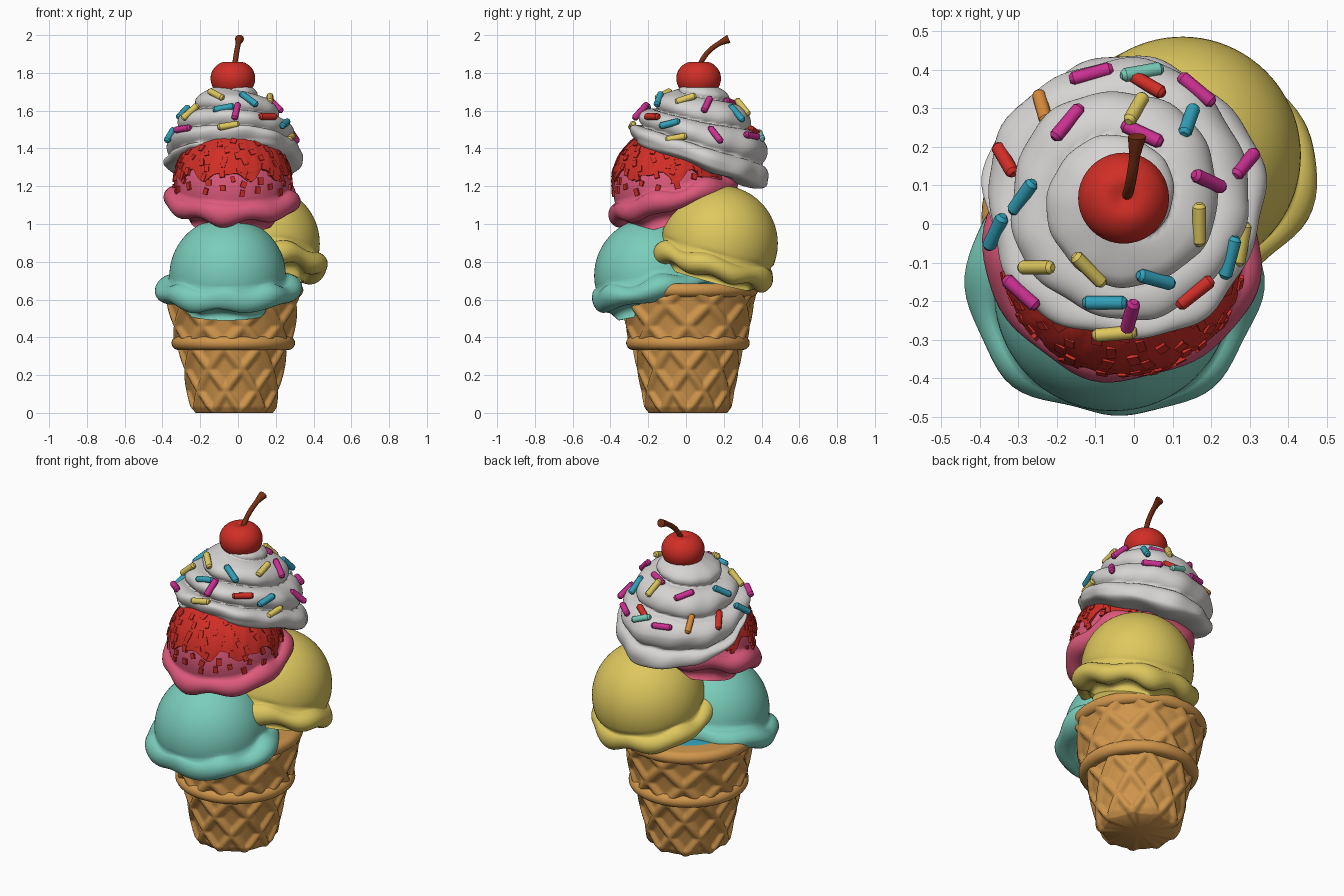
import bpy, bmesh, math, random
from math import sin, cos, pi, sqrt, radians
from mathutils import Vector, Matrix
from mathutils.bvhtree import BVHTree

if "Cube" in bpy.data.objects:
    bpy.data.objects.remove(bpy.data.objects["Cube"])

random.seed(4)
TAU = 2 * pi


def material(name, rgb):
    m = bpy.data.materials.new(name)
    lin = [((c / 255 + 0.055) / 1.055) ** 2.4 for c in rgb]
    m.diffuse_color = (*lin, 1)
    m.use_nodes = True
    m.node_tree.nodes["Principled BSDF"].inputs["Base Color"].default_value = m.diffuse_color
    return m


M = {k: material(n, c) for k, n, c in [
    ("cone", "waffle tan", (208, 150, 76)), ("teal", "mint green", (122, 205, 187)),
    ("yellow", "vanilla yellow", (222, 200, 94)), ("pink", "strawberry pink", (222, 90, 124)),
    ("red", "cherry red", (208, 46, 38)), ("cream", "cream white", (214, 212, 210)),
    ("magenta", "magenta", (204, 48, 146)), ("blue", "sky blue", (50, 162, 186)),
    ("stem", "stem brown", (122, 48, 20)), ("orange", "orange", (214, 138, 56))]}


def finish(name, bm, mats, angle=180):
    bmesh.ops.recalc_face_normals(bm, faces=bm.faces)
    me = bpy.data.meshes.new(name)
    bm.to_mesh(me)
    bm.free()
    ob = bpy.data.objects.new(name, me)
    bpy.context.collection.objects.link(ob)
    for m in mats:
        me.materials.append(M[m])
    if angle:
        bpy.ops.object.select_all(action='DESELECT')
        ob.select_set(True)
        bpy.context.view_layer.objects.active = ob
        bpy.ops.object.shade_smooth_by_angle(angle=radians(angle))
    return ob


def lathe(name, f, nt, ns, mat, angle=180):
    """Closed surface from f(theta, s) -> Vector, capped at both ends."""
    bm = bmesh.new()
    rows = [[bm.verts.new(f(TAU * i / nt, j / ns)) for i in range(nt)] for j in range(ns + 1)]
    for a, b in zip(rows, rows[1:]):
        for i in range(nt):
            k = (i + 1) % nt
            bm.faces.new((a[i], a[k], b[k], b[i]))
    for r in (rows[0], rows[-1]):
        c = bm.verts.new(sum((v.co for v in r), Vector()) / nt)
        for i in range(nt):
            bm.faces.new((r[i], r[(i + 1) % nt], c))
    return finish(name, bm, [mat], angle)


def polar(r, t, z, c=(0, 0, 0)):
    return Vector((c[0] + r * cos(t), c[1] + r * sin(t), c[2] + z))


# --- Waffle cone: lower cup and flared upper cup with raised diagonal ribs
CC = (-0.025, 0.01, 0)


def waffle(z0, z1, r0, r1):
    def f(t, s):
        z = z0 + (z1 - z0) * s
        d = 1
        for sg in (1, -1):
            p = 9 * t / TAU + sg * z / 0.23
            d = min(d, abs(p - round(p)))
        rib = 1 - min(1, max(0, (d - 0.07) / 0.14))
        round_in = 0.015 * max(0, 1 - s * 12) if z0 == 0 else 0
        return polar(r0 + (r1 - r0) * s - 0.02 * (1 - rib) - round_in, t, z, CC)
    return f


lathe("cone_lower_cup", waffle(0, 0.36, 0.225, 0.297), 144, 44, "cone", 80)
lathe("cone_upper_cup", waffle(0.36, 0.65, 0.312, 0.365), 144, 36, "cone", 80)


def ring(r, z, w, h):
    return lambda t, s: polar(r + w * cos(pi * (s - 0.5)), t, z + h * sin(pi * (s - 0.5)), CC)


lathe("cone_band", ring(0.29, 0.37, 0.037, 0.037), 64, 10, "cone", 60)
lathe("cone_rim", ring(0.335, 0.65, 0.036, 0.036), 64, 10, "cone", 60)
lathe("cone_filling", lambda t, s: polar(0.335 * cos(s * 1.5), t, 0.66 + 0.04 * sin(s * 1.5), CC),
      48, 8, "blue")


# --- Scoops: ball with a lumpy skirt, each leaning outward, skirt wider across the lean
def scoop(name, c, axis, mat, p, base, wide, core, drop, R=0.308):
    q = Vector((0, 0, 1)).rotation_difference(Vector(axis))
    lean = math.atan2(axis[1], axis[0])
    amax = 91 + 8 * (drop > 0.09)

    def f(t, s):
        if s < 0.55:
            a = radians(2 + amax * s / 0.55)
            r, z = R * sin(a), R * cos(a)
        elif s < 0.96:
            a = radians(80 - 200 * (s - 0.55) / 0.4)
            tube = base + 0.007 * sin(5 * t + p) + 0.006 * sin(8 * t + 2.3 * p)
            r = core + (tube - wide * cos(2 * (t - lean))) * cos(a)
            z = -drop + tube * sin(a) + 0.010 * sin(7 * t + p)
        else:
            r, z = 0.22, -0.2
        return Vector(c) + q @ polar(r, t, z)
    return lathe(name, f, 80, 40, mat)


scoop("mint_scoop", (-0.055, -0.178, 0.727), (-0.01, -0.19, 1), "teal", 0.6, 0.060, 0.024, 0.3, 0.078)
scoop("vanilla_scoop", (0.125, 0.178, 0.897), (0.05, 0.27, 1), "yellow", 2.0, 0.055, 0.014, 0.285, 0.115)
PC = Vector((-0.028, -0.08, 1.2))
scoop("strawberry_scoop", PC, (0, -0.26, 1), "pink", 4.1, 0.056, 0.004, 0.3, 0.07)


# --- Red syrup cap with dripping edge
def syrup(t, s):
    edge = 80 + 4 * sin(9 * t + 1) + 3 * sin(14 * t)
    a = radians(2 + (edge - 2) * min(s / 0.95, 1))
    r = 0.30 if s > 0.96 else 0.318 + 0.004 * sin(23 * t + 40 * s) * sin(31 * s)
    return PC + polar(r * sin(a), t, r * cos(a))


lathe("syrup_cap", syrup, 96, 24, "red", 50)

# --- Small red crumbs stuck on the syrup and the pink ball
bm = bmesh.new()
N = 130
for i in range(N):
    z = -0.14 + 0.92 * (i + 0.5) / N
    t = i * 2.39996 + random.uniform(-0.15, 0.15)
    depth = 0.309 if z > 0.12 else 0.304
    n = polar(sqrt(1 - z * z), t, z)
    rot = n.to_track_quat('Z', 'Y').to_matrix().to_4x4()
    size = Matrix.Diagonal((random.uniform(.022, .03), random.uniform(.028, .042), 0.028, 1))
    bmesh.ops.create_cube(bm, size=1, matrix=Matrix.Translation(PC + n * depth) @ rot
                          @ Matrix.Rotation(random.uniform(-.4, .4), 4, 'Z') @ size)
finish("syrup_crumbs", bm, ["red"], 0)

# --- Whipped cream: spiral lobes on a dome whose base slopes to the back
WC = (-0.03, 0.06, 0)


def whip(t, q):
    u = max(0, (q - 0.1) / 0.9)
    s = 1 - (1 - u) ** 1.4
    back = max(0, sin(t))
    r = 0.352 * (1 - min(s, 0.995) ** 1.38) ** 0.6 + 0.05 * back * min(1, 4 * s) * (1 - s) ** 1.5
    fr = (3.3 * s + t / TAU + 0.3) % 1
    bump = 0.062 * (sqrt(max(0, 1 - (2 * fr - 1) ** 2)) - 0.72) * min(1, 4 * (1 - s))
    wave = (0.009 * sin(5 * t + 6 * s) + 0.005 * sin(11 * t - 9 * s)) * (1 - s)
    z = 1.345 + 0.415 * s + 0.45 * bump
    r = max(0.002, r + bump + wave)
    if q < 0.1:
        k = q / 0.1 * pi / 2
        r *= 0.64 + 0.36 * sin(k)
        z -= (0.045 + 0.02 * back + 0.008 * sin(6 * t)) * cos(k) ** 0.7
    v = polar(r, t, z, WC)
    v.z -= 0.33 * (v.y - WC[1]) * (1 - s) ** (1 + 1.5 * back)
    return v


cream = lathe("whipped_cream", whip, 112, 90, "cream")

# --- Cherry with dimple, and curved stem
CH = (-0.027, 0.067, 1.765)


def cherry(t, s):
    a = pi * (0.01 + 0.98 * s)
    r = 0.118 * sin(a) * (1 + 0.06 * cos(a))
    return polar(r, t, 0.104 * cos(a) - 0.02 * math.exp(-(r / 0.035) ** 2) * (s < 0.5), CH)


lathe("cherry", cherry, 40, 24, "red")


def stem(t, s):
    k = min(s, 1)
    c = Vector((-0.022 + 0.03 * k, 0.065 + 0.05 * k + 0.112 * k * k, 1.81 + 0.235 * k - 0.065 * k * k))
    d = Vector((0.03, 0.05 + 0.224 * k, 0.235 - 0.13 * k)).normalized()
    side = Vector((1, 0, 0))
    r = 0.014 + 0.010 * max(0, (k - 0.8) / 0.2)
    return c + r * (side * cos(t) + d.cross(side) * sin(t))


lathe("cherry_stem", stem, 10, 14, "stem", 50)

# --- Sprinkles: x, y and heading seen from above, dropped onto the cream
SPR = {
    "magenta": [(-.11, .385, 15), (.16, .345, -40), (-.17, .26, 50), (.02, .23, -25), (.19, .11, -25),
                (.285, .155, 50), (-.29, -.175, -42), (-.01, -.235, 75)],
    "red": [(.03, .36, -30), (-.33, .165, -60), (.155, -.175, 38)],
    "blue": [(.14, .265, 70), (-.285, .07, 55), (-.355, -.02, 65), (.245, -.085, 75),
             (.055, -.14, -15), (-.075, -.2, 0)],
    "yellow": [(.005, .295, 60), (.165, 0, 90), (.275, -.05, 80), (-.25, -.11, 0),
               (-.115, -.115, -45), (-.05, -.28, 5)],
    "orange": [(-.235, .3, -75)],
    "teal": [(.02, .39, 10)],
}
tree = BVHTree.FromPolygons([v.co for v in cream.data.vertices],
                            [tuple(p.vertices) for p in cream.data.polygons])
for colour, items in SPR.items():
    bm = bmesh.new()
    for x, y, a in items:
        hit = tree.ray_cast(Vector((x, y, 3)), Vector((0, 0, -1)))[0]
        if hit is None:
            hit = tree.find_nearest(Vector((x, y, 1.38 - 0.36 * y)))[0]
        out = Vector((x - WC[0], y - WC[1], 0)).normalized()
        n = (out * 0.75 + Vector((0, 0, 0.66))).normalized()
        d = Vector((cos(radians(a)), sin(radians(a)), 0))
        d.z = -n.dot(d) / n.z
        rot = d.to_track_quat('Z', 'Y').to_matrix().to_4x4()
        place = Matrix.Translation(hit + n * 0.006) @ rot
        for r1, r2, z0, z1 in ((.018, .018, -.048, .048), (.018, .010, .048, .058), (.010, .018, -.058, -.048)):
            bmesh.ops.create_cone(bm, cap_ends=True, segments=8, radius1=r1, radius2=r2, depth=z1 - z0,
                                  matrix=place @ Matrix.Translation((0, 0, (z0 + z1) / 2)))
    finish(colour + "_sprinkles", bm, [colour], 50)
